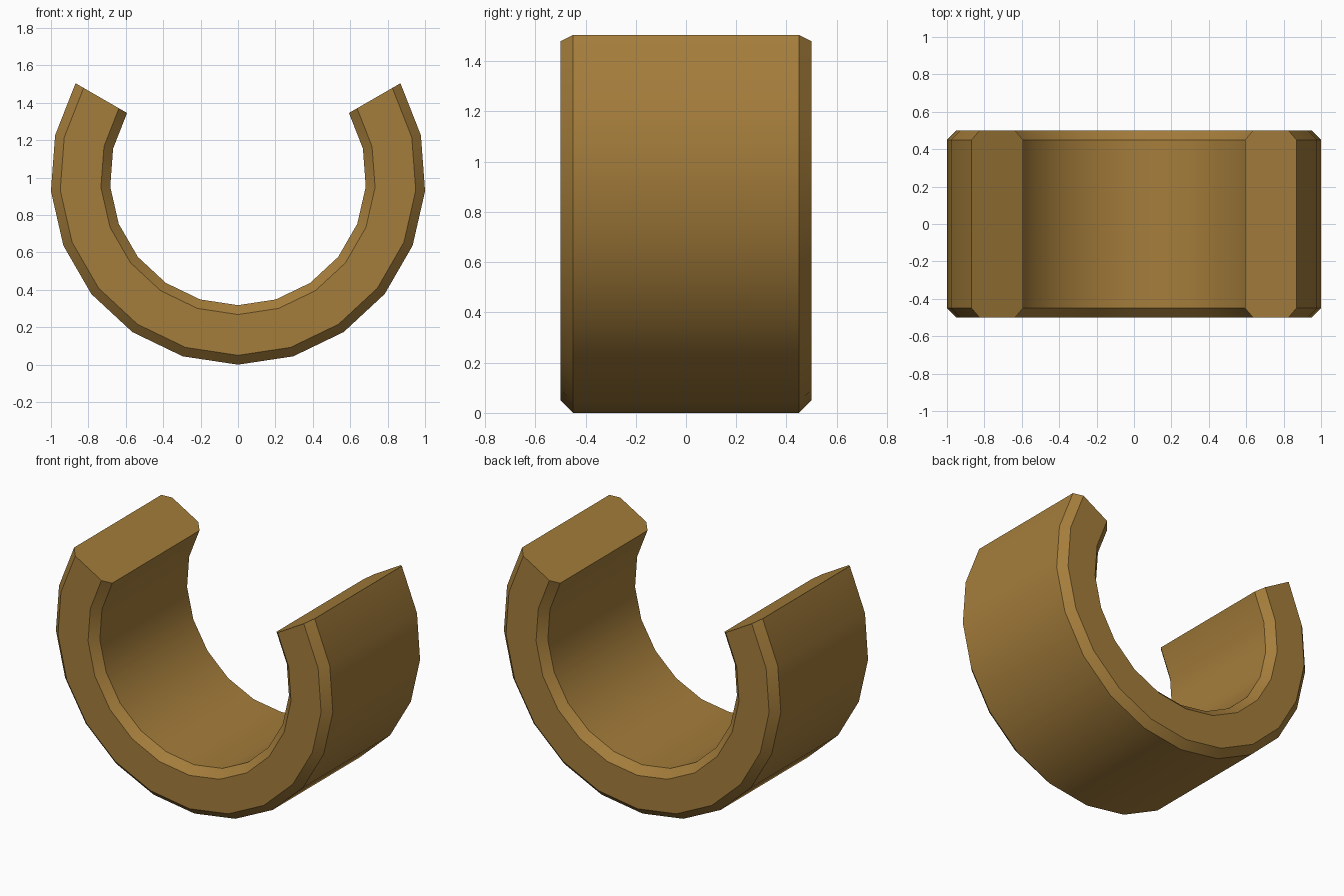
import bpy
import bmesh
from math import radians, cos, sin
from mathutils import Vector

cube = bpy.data.objects.get("Cube")
if cube:
    bpy.data.objects.remove(cube, do_unlink=True)

OUTER, INNER = 1.003, 0.685   # ring radii
HALF, CHAMFER = 0.5, 0.05     # half width and edge chamfer
START, SWEEP, STEPS = 150, 240, 14

# Bronze material
bronze = bpy.data.materials.new("bronze")
bronze.use_nodes = True
colour = (0.375, 0.206, 0.044, 1)
bronze.diffuse_color = colour
bronze.node_tree.nodes["Principled BSDF"].inputs["Base Color"].default_value = colour

# Chamfered rectangular cross-section as (radius, y)
section = [
    (OUTER, HALF - CHAMFER), (OUTER - CHAMFER, HALF),
    (INNER + CHAMFER, HALF), (INNER, HALF - CHAMFER),
]
section += [(r, -y) for r, y in reversed(section)]

# Sweep the section along the open arc, then close both ends
bm = bmesh.new()
rings = []
for i in range(STEPS + 1):
    a = radians(START + SWEEP * i / STEPS)
    rings.append([bm.verts.new(Vector((r * cos(a), y, OUTER + r * sin(a))))
                  for r, y in section])
n = len(section)
for a, b in zip(rings, rings[1:]):
    for k in range(n):
        j = (k + 1) % n
        bm.faces.new((a[k], a[j], b[j], b[k]))
bm.faces.new(rings[0])
bm.faces.new(rings[-1])
bmesh.ops.recalc_face_normals(bm, faces=bm.faces)

mesh = bpy.data.meshes.new("open_ring")
bm.to_mesh(mesh)
bm.free()
mesh.materials.append(bronze)
ring = bpy.data.objects.new("open_ring", mesh)
bpy.context.collection.objects.link(ring)

# Smooth walls with crisp chamfers
bpy.ops.object.select_all(action="DESELECT")
ring.select_set(True)
bpy.context.view_layer.objects.active = ring
bpy.ops.object.shade_smooth_by_angle(angle=radians(30))
